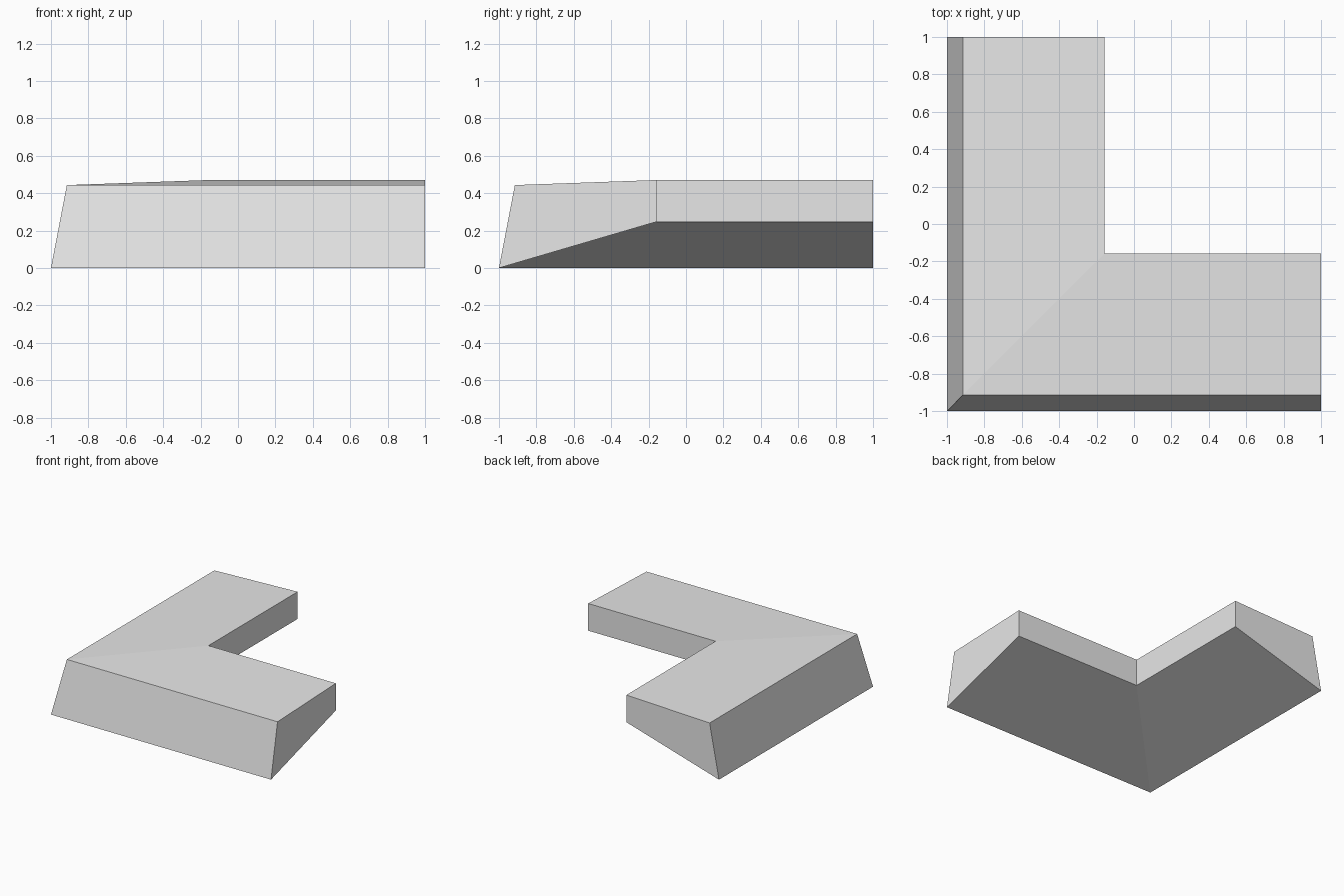
import bpy
import bmesh

cube = bpy.data.objects.get("Cube")
if cube:
    bpy.data.objects.remove(cube, do_unlink=True)

# Plain grey material
grey = bpy.data.materials.new("light_grey")
grey.use_nodes = True
colour = (0.8, 0.8, 0.8, 1)
grey.diffuse_color = colour
grey.node_tree.nodes["Principled BSDF"].inputs["Base Color"].default_value = colour

# Cross-section: distance inward from the outer edge, and height
profile = [(0, 0), (0.085, 0.443), (0.842, 0.47), (0.842, 0.247)]

# Sweep the section along the L: back end, mitred corner, left end
bm = bmesh.new()
stations = [
    [bm.verts.new((d - 1, 1, z)) for d, z in profile],
    [bm.verts.new((d - 1, d - 1, z)) for d, z in profile],
    [bm.verts.new((1, d - 1, z)) for d, z in profile],
]
for a, b in zip(stations, stations[1:]):
    for i in range(len(profile)):
        j = (i + 1) % len(profile)
        bm.faces.new((a[i], b[i], b[j], a[j]))

# End caps
bm.faces.new(stations[0])
bm.faces.new(stations[-1][::-1])
bmesh.ops.recalc_face_normals(bm, faces=bm.faces)

mesh = bpy.data.meshes.new("corner_trim")
bm.to_mesh(mesh)
bm.free()
mesh.materials.append(grey)
trim = bpy.data.objects.new("corner_trim", mesh)
bpy.context.collection.objects.link(trim)
